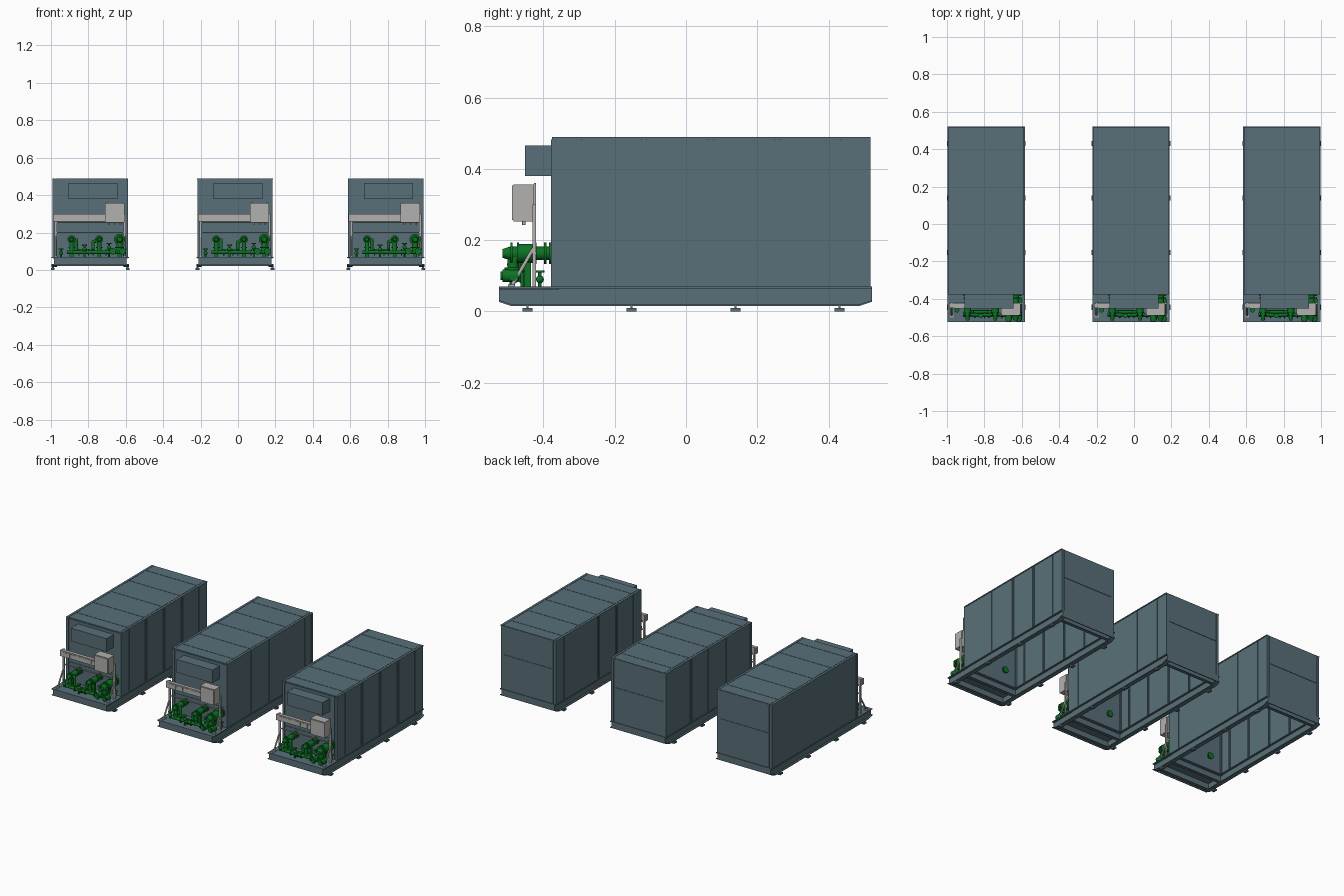
import bpy, bmesh
from mathutils import Vector, Matrix

if "Cube" in bpy.data.objects:
    bpy.data.objects.remove(bpy.data.objects["Cube"])


def material(name, red, green, blue):
    made = bpy.data.materials.new(name)
    made.use_nodes = True
    made.diffuse_color = (red, green, blue, 1)
    shader = made.node_tree.nodes["Principled BSDF"]
    shader.inputs["Base Color"].default_value = made.diffuse_color
    return made


SLATE = material("slate_paint", 0.1, 0.163, 0.19)
GREY = material("light_grey_paint", 0.45, 0.44, 0.43)
GREEN = material("green_paint", 0.004, 0.17, 0.018)

# Unit positions and shared dimensions
UNITS = {"right": -0.79, "middle": -0.016, "left": 0.79}
SIDES = (-1, 1)
HALF = 0.2            # half width of enclosure
FLANGE = 0.206        # half width of skid
SKID_FRONT, SKID_BACK = -0.525, 0.522
SKID_BOTTOM, CHAMFER_TOP, DECK = 0.015, 0.027, 0.07
CHAMFER = 0.036
WALL_FRONT, WALL_BACK = -0.376, 0.518
EAVES, ROOF = 0.483, 0.49
SEAMS = (-0.293, -0.118, 0.07, 0.257, 0.433)
GAP, THIN, STEEL = 0.0015, 0.003, 0.005


class Part:
    """Collects simple solids into one mesh, then places it in all units."""

    def __init__(self, name, paint):
        self.name, self.paint, self.bm = name, paint, bmesh.new()

    def box(self, xs, ys, zs):
        low, high = (Vector(corner) for corner in zip(xs, ys, zs))
        place = Matrix.Translation((low + high) / 2)
        scale = Matrix.Diagonal((*(high - low), 1))
        bmesh.ops.create_cube(self.bm, size=1, matrix=place @ scale)

    def rod(self, start, end, radius, tip=None):
        start, end = Vector(start), Vector(end)
        turn = (end - start).to_track_quat("Z", "Y").to_matrix().to_4x4()
        bmesh.ops.create_cone(
            self.bm, cap_ends=True, segments=16, radius1=radius,
            radius2=tip or radius, depth=(end - start).length,
            matrix=Matrix.Translation((start + end) / 2) @ turn)

    def disc(self, centre, axis, radius):
        half = Vector(axis) * THIN
        self.rod(Vector(centre) - half, Vector(centre) + half, radius)

    def ball(self, centre, radius):
        bmesh.ops.create_uvsphere(self.bm, u_segments=14, v_segments=8, radius=radius,
                                  matrix=Matrix.Translation(centre))

    def pipe(self, points, radius):
        for start, end in zip(points, points[1:]):
            self.rod(start, end, radius)
        for bend in points[1:-1]:
            self.ball(bend, radius)

    def plate(self, profile, xs):
        left, right = xs
        face = self.bm.faces.new([self.bm.verts.new((left, y, z)) for y, z in profile])
        out = bmesh.ops.extrude_face_region(self.bm, geom=[face])["geom"]
        moved = [item for item in out if isinstance(item, bmesh.types.BMVert)]
        bmesh.ops.translate(self.bm, verts=moved, vec=(right - left, 0, 0))

    def finish(self, smooth=False):
        bmesh.ops.recalc_face_normals(self.bm, faces=self.bm.faces)
        for face in self.bm.faces:
            face.smooth = smooth
        for edge in self.bm.edges:
            edge.smooth = edge.calc_face_angle(0) < 0.7
        mesh = bpy.data.meshes.new(self.name)
        self.bm.to_mesh(mesh)
        self.bm.free()
        mesh.materials.append(self.paint)
        for unit, x in UNITS.items():
            copy = bpy.data.objects.new(self.name + "_" + unit, mesh)
            copy.location.x = x
            bpy.context.collection.objects.link(copy)


def around(centre, half):
    return centre - half, centre + half


def wide(half):
    return -half, half


def mirrored(inner, outer):
    return (inner, outer), (-outer, -inner)


# Skid: open frame of side channels with chamfered ends, and a front deck
skid = Part("skid_frame", SLATE)
ends = [(SKID_FRONT, SKID_FRONT + CHAMFER), (SKID_BACK, SKID_BACK - CHAMFER)]
(front_tip, front_heel), (back_tip, back_heel) = ends
side_profile = [(front_tip, DECK), (front_tip, CHAMFER_TOP), (front_heel, SKID_BOTTOM),
                (back_heel, SKID_BOTTOM), (back_tip, CHAMFER_TOP), (back_tip, DECK)]
for xs in mirrored(0.19, 0.195):
    skid.plate(side_profile, xs)
for xs in mirrored(0.178, FLANGE):
    skid.box(xs, (front_tip, back_tip), (DECK - STEEL, DECK))
    skid.box(xs, (front_heel, back_heel), (SKID_BOTTOM, SKID_BOTTOM + STEEL))
    for tip, heel in ends:
        skid.plate([(tip, CHAMFER_TOP), (heel, SKID_BOTTOM),
                    (heel, SKID_BOTTOM + STEEL), (tip, CHAMFER_TOP + STEEL)], xs)
for y in (front_tip + THIN, back_tip - THIN):
    skid.box(wide(0.19), around(y, THIN), (CHAMFER_TOP, DECK))
skid.box(wide(HALF), (front_tip + THIN, WALL_FRONT + 0.02), (DECK - 0.008, DECK - 0.001))
for y in (front_heel, WALL_FRONT, back_heel):
    skid.box(wide(0.19), around(y, THIN), (0.02, DECK - STEEL))
    skid.box(wide(0.19), around(y, 0.01), (0.02, 0.024))
skid.finish()

feet = Part("support_feet", SLATE)
for row in range(4):
    y = -0.445 + row * 0.292
    for side in SIDES:
        feet.box(around(side * HALF, 0.01), around(y, 0.014), (0, 0.01))
        feet.box(around(side * HALF, STEEL), around(y, THIN), (0.01, SKID_BOTTOM))
feet.finish()

# Hollow enclosure: thin walls, roof sheet and corner posts
body = Part("enclosure_body", SLATE)
core = HALF - THIN
for xs in mirrored(core - THIN, core):
    body.box(xs, (WALL_FRONT, WALL_BACK - THIN), (DECK, EAVES))
for y in (WALL_FRONT + THIN, WALL_BACK - STEEL):
    body.box(wide(core), around(y, 0.002), (DECK, EAVES))
body.box(wide(HALF + THIN), (WALL_FRONT, WALL_BACK), (EAVES, ROOF - THIN))
for side in SIDES:
    for y in (WALL_FRONT + STEEL, WALL_BACK - 0.008):
        body.box(around(side * 0.192, 0.009), around(y, 0.008), (DECK, EAVES))

# Raised side panels, split by battens with inner ribs at the seams
for xs in mirrored(core, HALF):
    edges = [WALL_FRONT + 0.014, WALL_BACK - 0.016]
    for y in SEAMS:
        half = 0.009 if y in SEAMS[1:-1] else GAP
        edges[-1:-1] = around(y, half)
    for start, end in zip(edges[::2], edges[1::2]):
        body.box(xs, (start, end), (DECK, EAVES))
    for y in SEAMS[1:-1]:
        body.box(xs, around(y, 0.006), (DECK, EAVES))
for xs in mirrored(core - 0.009, core - GAP):
    for y in SEAMS:
        body.box(xs, around(y, STEEL), (DECK, EAVES))

# Roof rails and sheets, back and front cladding
for xs in mirrored(0.188, HALF + THIN):
    body.box(xs, (WALL_FRONT, WALL_BACK), (EAVES, ROOF))
for start, end in zip((WALL_FRONT, *SEAMS), (*SEAMS, WALL_BACK)):
    body.box(wide(0.186), (start + GAP, end - GAP), (ROOF - STEEL, ROOF))
back_layer = (WALL_BACK - STEEL, WALL_BACK)
body.box(wide(0.181), back_layer, (DECK, 0.3 - GAP))
body.box(wide(0.181), back_layer, (0.3 + GAP, EAVES))
body.box(wide(0.181), around(WALL_FRONT, 0.002), (DECK, HALF - GAP))
body.box(wide(0.181), around(WALL_FRONT, 0.002), (HALF + GAP, EAVES))
body.finish()

hood = Part("air_hood", SLATE)
hood.box(around(0.015, 0.131), (-0.452, WALL_FRONT), (0.38, 0.466))
hood.finish()

# Grey stand: posts, braces, cross rails, cable duct with covers
stand = Part("front_stand", GREY)
POST = -0.426
post_layer = around(POST, STEEL)
for side in SIDES:
    x = side * 0.185
    stand.box(around(x, 0.006), post_layer, (DECK, 0.3))
    stand.rod((x, -0.49, DECK), (x, POST, 0.18), STEEL)
    stand.box(around(x, 0.01), around(-0.49, 0.01), (DECK, DECK + STEEL))
    stand.box(around(0.131 + side * 0.04, STEEL), around(POST + 0.002, THIN), (0.25, 0.36))
stand.box(wide(0.19), around(POST, THIN), around(HALF, THIN))
stand.box(wide(0.19), post_layer, (0.25, 0.257))
stand.box((-0.198, 0.08), (-0.448, POST), (0.259, 0.298))
for cover in range(5):
    x = -0.148 + cover * 0.052
    stand.box(around(x, 0.023), around(-0.448, THIN), (0.266, 0.291))
stand.finish()

panel = Part("control_panel", GREY)
PANEL_X, PANEL_Z = 0.131, 0.305
panel.box(around(PANEL_X, 0.052), (-0.484, POST), around(PANEL_Z, 0.052))
panel.box(around(PANEL_X, 0.048), (-0.488, -0.48), around(PANEL_Z, 0.048))
for step in (-1, 0, 1):
    x = PANEL_X + step * 0.03
    panel.rod((x, -0.455, 0.243), (x, -0.455, 0.26), STEEL)
panel.finish()

# Green pumps with flanges, feet, wall stubs and downward outlet pipes
pump = Part("pump_group", GREEN)
MANIFOLD_Y, MANIFOLD_Z = -0.485, 0.095
ALONG_X, ALONG_Y, UP = Vector((1, 0, 0)), Vector((0, 1, 0)), Vector((0, 0, 1))
for x, radius in ((0.157, 0.027), (0.048, 0.019), (-0.1, 0.019)):
    axis = Vector((x, 0, 0.163))

    def on_axis(y):
        return axis + ALONG_Y * y

    pump.rod(on_axis(-0.49), on_axis(WALL_FRONT + 0.02), radius * 0.7)
    pump.rod(on_axis(-0.475), on_axis(-0.42), radius)
    pump.rod(on_axis(-0.515), on_axis(-0.49), radius * 0.45, tip=radius * 0.75)
    for y in (-0.49, -0.472, -0.422, -0.395, -0.381, WALL_FRONT + 0.02):
        pump.disc(on_axis(y), ALONG_Y, radius * 1.12)
    outlet = Vector((x, MANIFOLD_Y, MANIFOLD_Z))
    pump.pipe([on_axis(-0.475), outlet + UP * 0.045, outlet], radius * 0.6)
    pump.disc(outlet + UP * 0.025, UP, radius * 0.9)
    pump.box(around(x, 0.01), around(-0.445, 0.01), (DECK, axis.z))

# Manifold, flange rings, strainers and link pipe
pump.rod((-0.125, MANIFOLD_Y, MANIFOLD_Z), (0.19, MANIFOLD_Y, MANIFOLD_Z), 0.01)
for x in (-0.06, -0.01, 0.015, 0.085):
    pump.disc((x, MANIFOLD_Y, MANIFOLD_Z), ALONG_X, 0.017)
for x in (0.12, 0.173):
    pump.rod((x, -0.515, 0.1), (x, -0.47, 0.1), 0.018)
    pump.disc((x, -0.517, 0.1), ALONG_Y, 0.012)
route = ((-0.1, 0.16), (-0.075, 0.16), (-0.075, 0.1), (0.015, 0.1), (0.015, 0.15), (0.048, 0.16))
pump.pipe([(x, -0.47, z) for x, z in route], 0.009)

# Hand valves with wheels
for x, y, z in ((-0.157, -0.46, 0.09), (-0.03, -0.49, 0.11), (0.18, -0.41, 0.09), (0.1, -0.46, 0.12)):
    valve = Vector((x, y, z))
    pump.rod((x, y, DECK), valve + UP * 0.02, STEEL)
    pump.ball(valve, 0.011)
    pump.disc(valve + UP * 0.022, UP, 0.013)
pump.finish(smooth=True)
